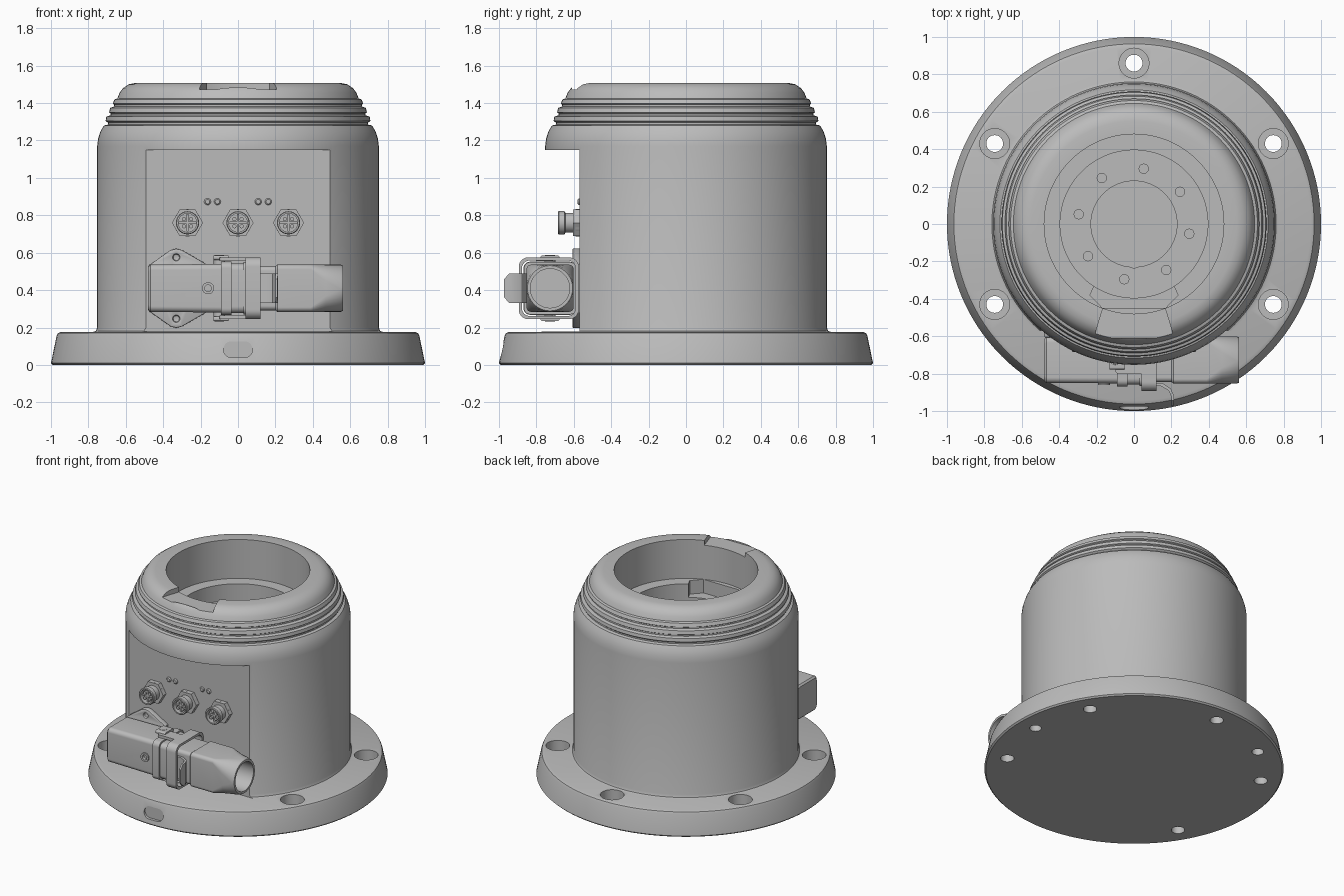
import bpy, bmesh
from math import pi, sin, cos, radians

cube = bpy.data.objects.get("Cube")
if cube:
    bpy.data.objects.remove(cube)

grey = bpy.data.materials.new("plain grey")
grey.use_nodes = True
GREY = (0.5, 0.5, 0.5, 1)
grey.diffuse_color = GREY
grey.node_tree.nodes["Principled BSDF"].inputs["Base Color"].default_value = GREY


# ---- helpers ----
def place(axis, a, b, d):
    return {"X": (d, a, b), "Y": (a, d, b), "Z": (a, b, d)}[axis]


def circle(r, a=0, b=0, n=96, start=0):
    return [(a + r * cos(start + 2 * pi * i / n), b + r * sin(start + 2 * pi * i / n)) for i in range(n)]


def rounded(w, h, r, a=0, b=0, k=8):
    """Rounded rectangle of half sizes w, h with k + 1 points per corner."""
    pts = []
    for q, (sx, sy) in enumerate([(1, 1), (-1, 1), (-1, -1), (1, -1)]):
        for i in range(k + 1):
            t = pi / 2 * (q + i / k)
            pts.append((a + sx * (w - r) + r * cos(t), b + sy * (h - r) + r * sin(t)))
    return pts


def loft(name, axis, sections):
    """Skin a closed solid through (depth, outline) sections along an axis."""
    bm = bmesh.new()
    rings = [[bm.verts.new(place(axis, a, b, d)) for a, b in pts] for d, pts in sections]
    n = len(rings[0])
    for lo, hi in zip(rings, rings[1:]):
        for i in range(n):
            j = (i + 1) % n
            bm.faces.new((lo[i], lo[j], hi[j], hi[i]))
    bm.faces.new(rings[0])
    bm.faces.new(rings[-1])
    bmesh.ops.recalc_face_normals(bm, faces=bm.faces)
    me = bpy.data.meshes.new(name)
    bm.to_mesh(me)
    bm.free()
    me.materials.append(grey)
    ob = bpy.data.objects.new(name, me)
    bpy.context.collection.objects.link(ob)
    return ob


def prism(name, axis, d0, d1, pts):
    return loft(name, axis, [(d0, pts), (d1, pts)])


def turned(name, axis, profile, a=0, b=0, n=96):
    return loft(name, axis, [(d, circle(r, a, b, n)) for r, d in profile])


def active(ob):
    bpy.ops.object.select_all(action="DESELECT")
    ob.select_set(True)
    bpy.context.view_layer.objects.active = ob


def cut(ob, cutter):
    m = ob.modifiers.new("cut", "BOOLEAN")
    m.operation, m.solver, m.object = "DIFFERENCE", "EXACT", cutter
    active(ob)
    bpy.ops.object.modifier_apply(modifier=m.name)
    bpy.data.objects.remove(cutter)


def bevel(ob, width, segments=2):
    m = ob.modifiers.new("soft edges", "BEVEL")
    m.width, m.segments, m.limit_method, m.angle_limit = width, segments, "ANGLE", radians(50)
    active(ob)
    bpy.ops.object.modifier_apply(modifier=m.name)
    return ob


def polar(r, deg):
    return r * cos(radians(deg)), r * sin(radians(deg))


# ---- housing: flange, barrel, grooved shoulder and stepped bore ----
housing = turned("housing", "Z", [
    (0.99, 0), (1.0, 0.01), (0.97, 0.155), (0.963, 0.17), (0.945, 0.177),
    (0.775, 0.177), (0.76, 0.182), (0.753, 0.2), (0.753, 1.17), (0.748, 1.21), (0.735, 1.25),
    (0.717, 1.28), (0.695, 1.285), (0.695, 1.295), (0.708, 1.305), (0.704, 1.328),
    (0.682, 1.335), (0.682, 1.345), (0.69, 1.35), (0.683, 1.375),
    (0.662, 1.382), (0.662, 1.392), (0.67, 1.397), (0.66, 1.42),
    (0.645, 1.425), (0.633, 1.455), (0.615, 1.48), (0.585, 1.5), (0.55, 1.507),
    (0.48, 1.507), (0.48, 1.22), (0.395, 1.22), (0.395, 1.1), (0.23, 1.1), (0.23, 1.05)], n=128)

# flat front for the sockets
cut(housing, prism("panel_cut", "Y", -0.9, -0.57, [(-0.6, 0.178), (0.6, 0.178), (0.6, 1.15), (-0.6, 1.15)]))
# counterbored flange holes and blind dowel holes
for deg in (-30, 30, 90, 150, 210):
    x, y = polar(0.86, deg)
    cut(housing, turned("bolt_cut", "Z", [(0.045, -0.1), (0.045, 0.09), (0.08, 0.09), (0.08, 0.3)], x, y, 32))
for deg in (0, 124):
    cut(housing, turned("dowel_cut", "Z", [(0.04, -0.1), (0.04, 0.1)], *polar(0.86, deg), 24))
# screw holes and key notch in the bore floor
for k in range(8):
    cut(housing, turned("screw_cut", "Z", [(0.025, 1.07), (0.025, 1.15)], *polar(0.3, 80 + 45 * k), 16))
cut(housing, prism("key_cut", "Z", 1.05, 1.13, [(-0.025, -0.22), (0, -0.24), (0.025, -0.22)]))
# wedge slot in the rim and pocket in the ledge below it
cut(housing, prism("rim_cut", "Z", 1.472, 1.6, [(-0.16, -0.43), (-0.215, -0.61), (0.215, -0.61), (0.16, -0.43)]))
cut(housing, prism("ledge_cut", "Z", 1.12, 1.3,
                   [(-0.2, -0.3), (-0.235, -0.38), (-0.17, -0.448), (0.17, -0.448), (0.235, -0.38), (0.2, -0.3)]))
# oblong recess on the flange edge
cut(housing, prism("oblong_cut", "Y", -1.1, -0.972, rounded(0.078, 0.043, 0.042, 0, 0.083)))

# ---- round sockets and indicator lights ----
SOCKETS = (-0.27, 0, 0.27)
for i, x in enumerate(SOCKETS):
    turned(f"socket_flange_{i}", "Y", [(0.073, -0.56), (0.073, -0.59)], x, 0.76, 32)
    prism(f"socket_nut_{i}", "Y", -0.57, -0.605, circle(0.083, x, 0.76, 6))
    turned(f"socket_barrel_{i}", "Y", [
        (0.053, -0.58), (0.053, -0.645), (0.062, -0.65), (0.062, -0.68), (0.058, -0.685),
        (0.049, -0.685), (0.049, -0.64)], x, 0.76, 32)
    for k in range(4):
        turned(f"socket_pin_{i}_{k}", "Y", [(0.011, -0.63), (0.011, -0.675)],
               x + 0.027 * cos(pi / 4 + k * pi / 2), 0.76 + 0.027 * sin(pi / 4 + k * pi / 2), 12)
    prism(f"socket_key_{i}", "Y", -0.63, -0.665, rounded(0.006, 0.047, 0.003, x, 0.76))
    prism(f"socket_bar_{i}", "Y", -0.63, -0.665, rounded(0.047, 0.006, 0.003, x, 0.76))
for i, x in enumerate((-0.163, -0.11, 0.108, 0.162)):
    turned(f"indicator_light_{i}", "Y", [(0.018, -0.56), (0.018, -0.573), (0.012, -0.579)], x, 0.873, 20)

# ---- power connector ----
CY, CZ = -0.727, 0.41
# mounting plate with two pointed ears
plate = prism("mounting_plate", "Y", -0.565, -0.607, [
    (-0.48, 0.29), (-0.36, 0.205), (-0.33, 0.198), (-0.3, 0.205), (-0.17, 0.28),
    (-0.17, 0.54), (-0.3, 0.615), (-0.33, 0.622), (-0.36, 0.615), (-0.48, 0.53)])
for z in (0.575, 0.247):
    cut(plate, turned("ear_cut", "Y", [(0.018, -0.59), (0.018, -0.7)], -0.33, z, 20))
bevel(plate, 0.006)

base = loft("connector_base", "X", [
    (-0.48, rounded(0.112, 0.115, 0.03, CY, CZ)), (-0.468, rounded(0.123, 0.126, 0.03, CY, CZ)),
    (-0.08, rounded(0.125, 0.13, 0.03, CY, CZ))])
cut(base, turned("boss_cut", "Y", [(0.018, -0.83), (0.018, -0.9)], -0.16, CZ, 20))
boss = turned("base_screw_ring", "Y", [
    (0.032, -0.84), (0.032, -0.862), (0.018, -0.862), (0.018, -0.83)], -0.16, CZ, 24)

# collars where the base meets the plug
for i, (x0, x1, s) in enumerate([(-0.09, -0.035, 0.142), (-0.035, 0.03, 0.132), (0.03, 0.06, 0.14)]):
    prism(f"collar_{i}", "X", x0, x1, rounded(s, s, 0.035, CY, CZ))

# plug body: square section easing into a hollow round cable end
plug = loft("plug", "X", [
    (0.02, rounded(0.118, 0.118, 0.025, CY, CZ)), (0.2, rounded(0.118, 0.118, 0.025, CY, CZ)),
    (0.21, rounded(0.126, 0.126, 0.025, CY, CZ)), (0.39, rounded(0.126, 0.126, 0.025, CY, CZ)),
    (0.47, rounded(0.126, 0.126, 0.085, CY, CZ)), (0.55, rounded(0.126, 0.126, 0.12, CY, CZ)),
    (0.562, rounded(0.121, 0.121, 0.12, CY, CZ))])
cut(plug, turned("cable_cut", "X", [(0.105, 0.4), (0.105, 0.7)], CY, CZ, 36))

# locking bracket, its pivots and finger tab
bracket = prism("locking_bracket", "X", 0.04, 0.12, rounded(0.16, 0.165, 0.05, CY - 0.007, CZ))
cut(bracket, prism("bracket_cut", "X", 0, 0.2, rounded(0.143, 0.148, 0.04, CY - 0.007, CZ)))
for side, s in (("upper", 1), ("lower", -1)):
    z = CZ + s * 0.155
    prism(f"{side}_bracket_arm", "Z", z - 0.01, z + 0.01, rounded(0.1, 0.045, 0.02, 0.0, CY - 0.03))
    turned(f"{side}_pivot", "Z", [(0.03, CZ + s * 0.12), (0.03, CZ + s * 0.172), (0.025, CZ + s * 0.177)],
           -0.1, CY, 24)
    prism(f"{side}_arm_rib", "X", -0.13, -0.05, rounded(0.05, 0.012, 0.01, CY, CZ + s * 0.164))
tab = prism("finger_tab", "Z", 0.33, 0.49, [
    (0.08, -0.865), (0.14, -0.865), (0.185, -0.89), (0.2, -0.925), (0.2, -0.972),
    (0.212, -0.972), (0.214, -0.92), (0.197, -0.88), (0.15, -0.85), (0.08, -0.848)])
cut(tab, prism("tab_corner_cut", "X", 0.19, 0.3, [(-0.98, 0.49), (-0.94, 0.495), (-0.98, 0.45)]))
cut(tab, prism("tab_corner_cut", "X", 0.19, 0.3, [(-0.98, 0.33), (-0.94, 0.325), (-0.98, 0.37)]))

# ---- smooth shading with crisp edges ----
bpy.ops.object.select_all(action="DESELECT")
for ob in bpy.context.collection.objects:
    if ob.type == "MESH" and grey.name in ob.data.materials:
        ob.select_set(True)
        bpy.context.view_layer.objects.active = ob
bpy.ops.object.shade_smooth_by_angle(angle=radians(30))
